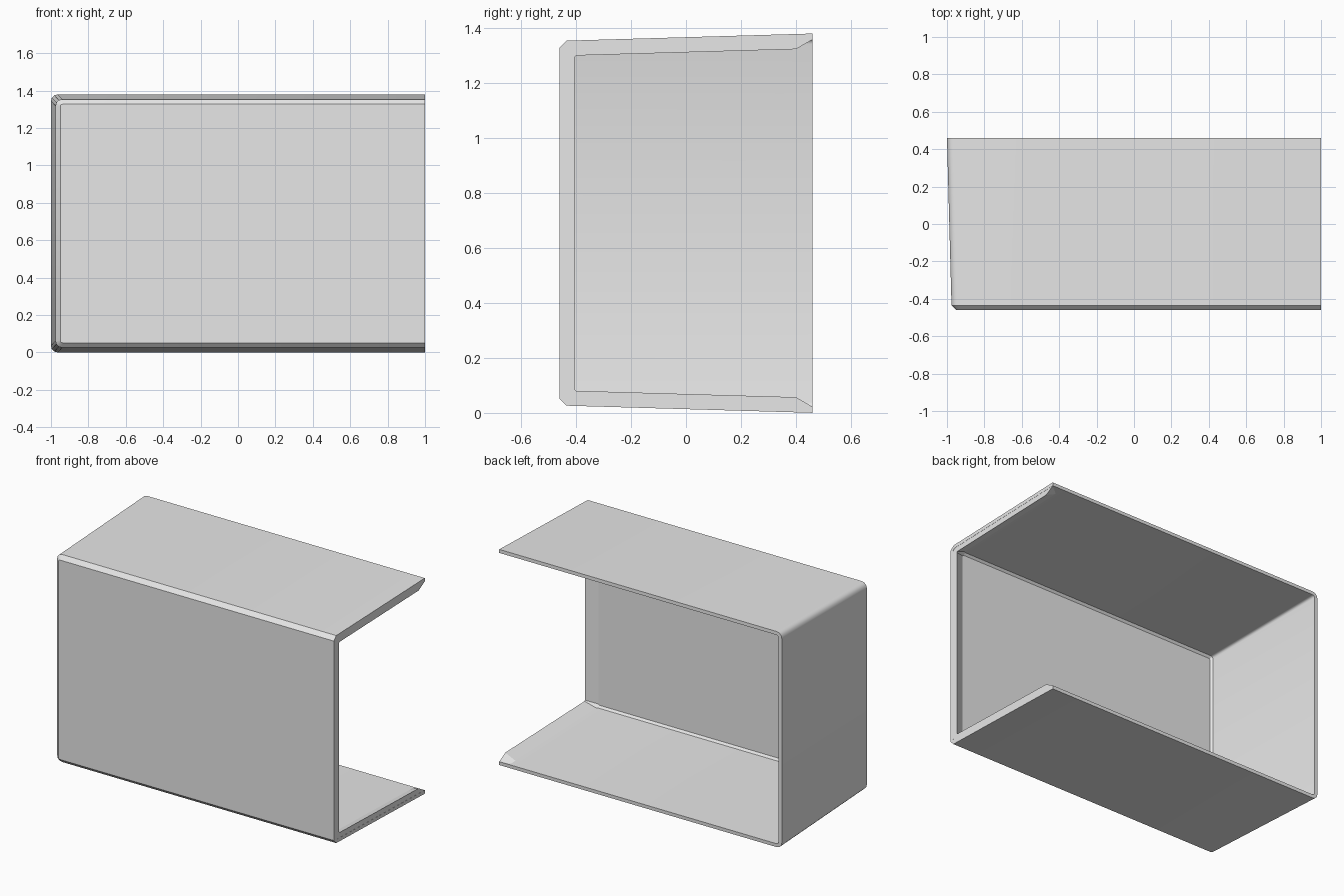
import bpy, bmesh

if "Cube" in bpy.data.objects:
    bpy.data.objects.remove(bpy.data.objects["Cube"], do_unlink=True)

FRONT, BACK, MID_Z = -0.46, 0.46, 0.69
WALL = 0.022


def half_height(y):
    """Half the height of the tapered shell at depth y."""
    return 0.663 + (y - FRONT) * 0.029


def make_object(name, bm, material):
    mesh = bpy.data.meshes.new(name)
    bm.to_mesh(mesh)
    bm.free()
    mesh.materials.append(material)
    obj = bpy.data.objects.new(name, mesh)
    bpy.context.collection.objects.link(obj)
    bpy.ops.object.select_all(action="DESELECT")
    bpy.context.view_layer.objects.active = obj
    obj.select_set(True)
    return obj


grey = bpy.data.materials.new("plain grey")
grey.use_nodes = True
grey.diffuse_color = (0.8, 0.8, 0.8, 1)
grey.node_tree.nodes["Principled BSDF"].inputs["Base Color"].default_value = (0.8, 0.8, 0.8, 1)

# Shell: tapered box, rounded at the closed end, chamfered around the front
bm = bmesh.new()
bmesh.ops.create_cube(bm, size=2)
for v in bm.verts:
    y = FRONT if v.co.y < 0 else BACK
    x = 1 if v.co.x > 0 else (-0.975 if y == FRONT else -1)
    v.co = (x, y, MID_Z + v.co.z * half_height(y))

rounded = [e for e in bm.edges
           if all(v.co.x < 0 for v in e.verts) and e.verts[0].co.y * e.verts[1].co.y < 0]
bmesh.ops.bevel(bm, geom=rounded, offset=0.035, segments=3, profile=0.5, affect="EDGES")

front_loop = [e for e in bm.edges
              if all(v.co.y < FRONT + 0.001 for v in e.verts)
              and not all(v.co.x > 0.99 for v in e.verts)]
bmesh.ops.bevel(bm, geom=front_loop, offset=0.025, segments=1, affect="EDGES")

# Open the back and one end
bmesh.ops.recalc_face_normals(bm, faces=bm.faces)
openings = [f for f in bm.faces if f.normal.x > 0.99 or f.normal.y > 0.99]
bmesh.ops.delete(bm, geom=openings, context="FACES")

shell = make_object("open_shell", bm, grey)
thick = shell.modifiers.new("wall_thickness", "SOLIDIFY")
thick.thickness = WALL
thick.offset = -1
thick.use_even_offset = True
bpy.ops.object.modifier_apply(modifier=thick.name)
bpy.ops.object.shade_smooth_by_angle(angle=0.7)


# Lip: thickened rim around the open end, ramping back into the walls
def c_profile(half):
    upper = [(y, MID_Z + half_height(y) - d) for y, d in half]
    return upper + [(y, 2 * MID_Z - z) for y, z in reversed(upper)]


buried = c_profile([(BACK, 0.012), (0.4, 0.012), (-0.425, 0.012), (-0.448, 0.035)])
ridge = c_profile([(BACK, WALL), (0.4, 0.055), (-0.4, 0.055), (-0.405, 0.06)])

bm = bmesh.new()
rows = [[bm.verts.new((x, y, z)) for y, z in profile]
        for x, profile in ((0.999, buried), (0.999, ridge), (0.905, buried))]
for a, b in zip(rows, rows[1:] + rows[:1]):
    for i in range(len(a) - 1):
        bm.faces.new((a[i], a[i + 1], b[i + 1], b[i]))
for i in (0, -1):
    bm.faces.new([row[i] for row in rows])
bmesh.ops.recalc_face_normals(bm, faces=bm.faces)
make_object("end_lip", bm, grey)
